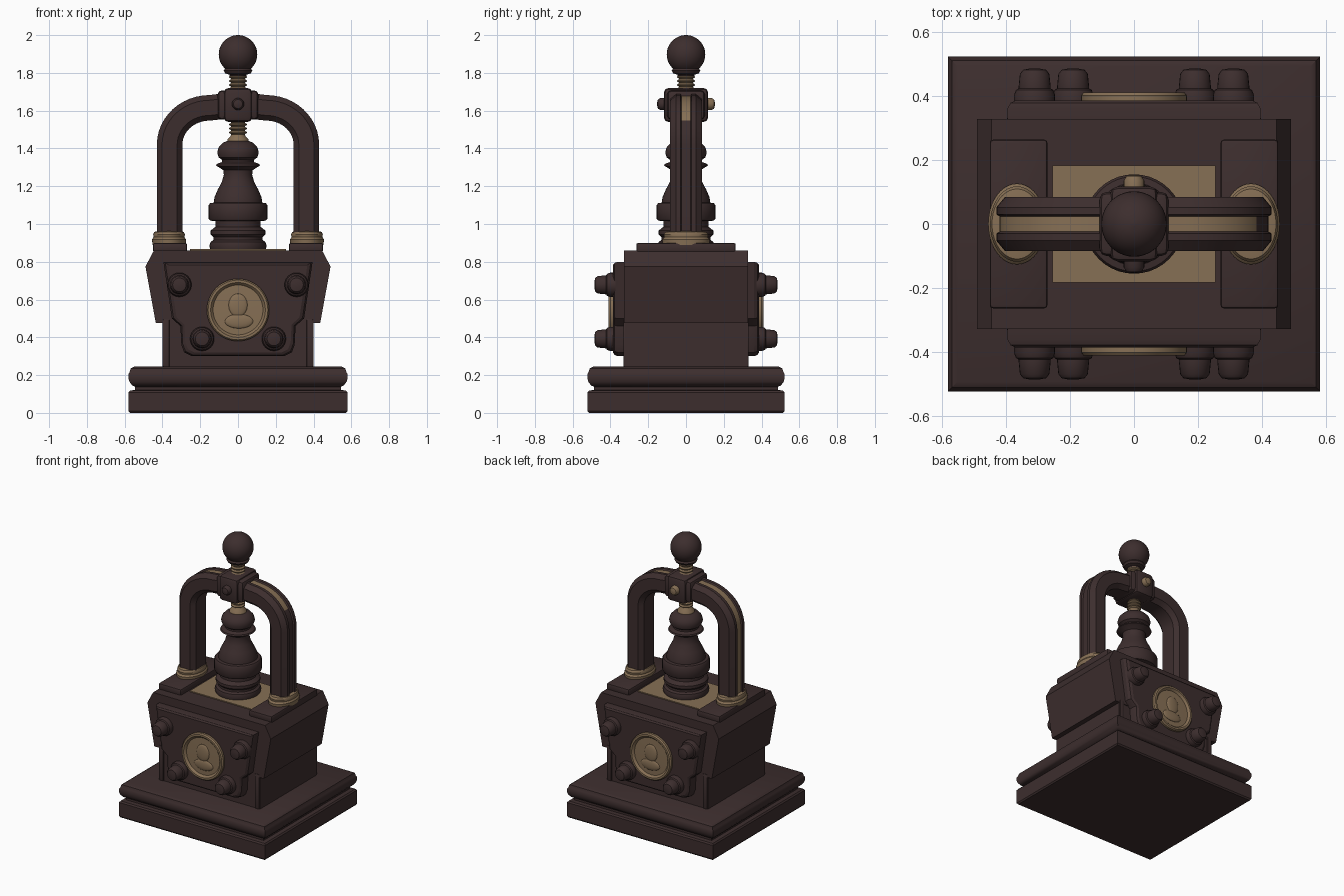
import bpy, bmesh, math
from mathutils import Matrix, Vector

cube = bpy.data.objects.get("Cube")
if cube:
    bpy.data.objects.remove(cube, do_unlink=True)


def material(name, rgb):
    m = bpy.data.materials.new(name)
    m.use_nodes = True
    m.diffuse_color = (*rgb, 1)
    bsdf = m.node_tree.nodes["Principled BSDF"]
    bsdf.inputs["Base Color"].default_value = (*rgb, 1)
    bsdf.inputs["Roughness"].default_value = 0.6
    return m


IRON = material("dark iron", (0.046, 0.027, 0.027))
BRASS = material("aged brass", (0.24, 0.16, 0.09))


def finish(name, bm, *mats, angle=35):
    bmesh.ops.recalc_face_normals(bm, faces=bm.faces)
    mesh = bpy.data.meshes.new(name)
    bm.to_mesh(mesh)
    bm.free()
    for m in mats:
        mesh.materials.append(m)
    ob = bpy.data.objects.new(name, mesh)
    bpy.context.collection.objects.link(ob)
    bpy.ops.object.select_all(action="DESELECT")
    ob.select_set(True)
    bpy.context.view_layer.objects.active = ob
    bpy.ops.object.shade_smooth_by_angle(angle=math.radians(angle))
    return ob


def loft(rings):
    """Skin closed rings of points and cap both ends."""
    bm = bmesh.new()
    loops = [[bm.verts.new(p) for p in ring] for ring in rings]
    n = len(loops[0])
    for a, b in zip(loops, loops[1:]):
        for i in range(n):
            j = (i + 1) % n
            bm.faces.new((a[i], a[j], b[j], b[i]))
    bm.faces.new(loops[0])
    bm.faces.new(loops[-1])
    return bm


def bevel(bm, width, segments=2):
    edges = [e for e in bm.edges if e.calc_face_angle(0) > 0.3]
    bmesh.ops.bevel(bm, geom=edges, offset=width, segments=segments,
                    affect="EDGES", profile=0.5, clamp_overlap=True)


def lathe(name, profile, mat, loc=(0, 0, 0), matrix=Matrix(), seg=40):
    """Turn (radius, height) pairs about the z axis."""
    turn = [math.tau * i / seg for i in range(seg)]
    bm = loft([[(r * math.cos(t), r * math.sin(t), z) for t in turn] for r, z in profile])
    bm.transform(Matrix.Translation(loc) @ matrix)
    return finish(name, bm, mat)


def stack(name, levels, mat, width):
    """Rectangular rings given as (half x, half y, z)."""
    bm = loft([[(-x, -y, z), (x, -y, z), (x, y, z), (-x, y, z)] for x, y, z in levels])
    if width:
        bevel(bm, width)
    return finish(name, bm, mat)


def box(name, centre, size, mat, width=0.01):
    bm = bmesh.new()
    bmesh.ops.create_cube(bm, size=1)
    bm.transform(Matrix.Translation(centre) @ Matrix.Diagonal((*size, 1)))
    bevel(bm, width)
    return finish(name, bm, mat)


# Stepped plinth with a moulded upper edge
HX, HY = 0.58, 0.522
plinth = [(0.008, 0), (0, 0.01), (0, 0.108), (0.008, 0.118), (0.035, 0.122), (0.035, 0.138),
          (0.02, 0.145), (0.005, 0.165), (0, 0.182), (0, 0.205), (0.006, 0.215),
          (0.012, 0.235), (0.03, 0.245)]
stack("plinth", [(HX - d, HY - d, z) for d, z in plinth], IRON, 0)

# Body: narrow lower box, flared upper box, two raised shoulders
stack("lower_body", [(0.40, 0.322, 0.24), (0.40, 0.322, 0.50)], IRON, 0.008)
stack("upper_body", [(0.435, 0.328, 0.475), (0.49, 0.328, 0.775), (0.445, 0.328, 0.86)],
      IRON, 0.008)
stack("top_plate", [(0.255, 0.183, 0.855), (0.255, 0.183, 0.867)], BRASS, 0)
for side, s in (("left", 1), ("right", -1)):
    box(side + "_shoulder", (s * 0.36, 0, 0.875), (0.18, 0.526, 0.05), IRON)

# Front and back: corner strips, shield plate, medallion and bolts
half = [(0.395, 0.80), (0.35, 0.50), (0.305, 0.46), (0.30, 0.36), (0.285, 0.32), (0.245, 0.30)]
outline = half + [(-x, z) for x, z in reversed(half)]
bolt = [(0.064, -0.01), (0.064, 0.02), (0.058, 0.035), (0.05, 0.04), (0.05, 0.045),
        (0.046, 0.085), (0.036, 0.098), (0.015, 0.102)]
medal = [(0.165, -0.01), (0.165, 0.018), (0.158, 0.027), (0.145, 0.027), (0.136, 0.018),
         (0.132, 0.012), (0.02, 0.015)]
for end, s in (("front", -1), ("back", 1)):
    face_out = Matrix.Rotation(s * -math.pi / 2, 4, "X")

    def inset(k):
        return [(x * k, 0.57 + (z - 0.57) * k) for x, z in outline]

    bm = loft([[(x, s * y, z) for x, z in inset(k)]
               for y, k in ((0.31, 1), (0.36, 1), (0.378, 0.975), (0.386, 0.93))])
    finish(end + "_shield", bm, IRON, angle=25)
    for side, m in (("left", 1), ("right", -1)):
        box(f"{end}_{side}_strip", (m * 0.38, s * 0.322, 0.37), (0.034, 0.018, 0.25), IRON, 0.004)
        for row, x, z in (("upper", 0.31, 0.678), ("lower", 0.19, 0.392)):
            lathe(f"{end}_{side}_{row}_bolt", bolt, IRON, (m * x, s * 0.383, z), face_out, 24)
    lathe(end + "_medallion", medal, BRASS, (0, s * 0.383, 0.545), face_out, 48)
    # Low relief on the medallion
    for part, x, z, w, h in (("head", 0, 0.57, 0.05, 0.062), ("bust", 0.005, 0.485, 0.075, 0.038)):
        bm = bmesh.new()
        bmesh.ops.create_uvsphere(bm, u_segments=20, v_segments=10, radius=1)
        bm.transform(Matrix.Translation((x, s * 0.397, z)) @ Matrix.Diagonal((w, 0.011, h, 1)))
        finish(f"{end}_medallion_{part}", bm, BRASS)

# Turned column in the middle
lathe("column", [(0.145, 0.86), (0.152, 0.885), (0.145, 0.905), (0.13, 0.915), (0.13, 0.93),
                 (0.145, 0.945), (0.145, 0.965), (0.12, 0.985), (0.12, 1.015), (0.148, 1.018),
                 (0.155, 1.028), (0.155, 1.10), (0.148, 1.11), (0.128, 1.113), (0.125, 1.14),
                 (0.108, 1.18), (0.085, 1.225), (0.075, 1.26), (0.078, 1.285), (0.10, 1.30),
                 (0.116, 1.308), (0.112, 1.318), (0.085, 1.328), (0.085, 1.34), (0.102, 1.352),
                 (0.11, 1.378), (0.103, 1.405), (0.08, 1.43), (0.05, 1.442)], IRON)

# Threaded spindle
thread = [(0.058, 1.435), (0.055, 1.45), (0.04, 1.465)]
for i in range(15):
    z = 1.475 + i * 0.021
    thread += [(0.036, z), (0.047, z + 0.007), (0.047, z + 0.012), (0.036, z + 0.019)]
lathe("spindle", thread, BRASS, seg=28)

# Ball handle with its collar
ball = [(0.042, 1.775), (0.045, 1.79), (0.068, 1.798), (0.076, 1.812), (0.066, 1.826)]
for i in range(17):
    t = math.radians(-50 + i * 8.5)
    ball.append((0.102 * math.cos(t), 1.898 + 0.102 * math.sin(t)))
lathe("ball_handle", ball + [(0.005, 2.0)], IRON)

# Arched yoke: chamfered bar with a brass-lined groove along its outer side
right = [(0.0, 1.625), (0.09, 1.622)]
for i in range(13):
    t = math.radians(90 - i * 7.5)
    right.append((0.15 + 0.212 * math.cos(t), 1.42 + 0.195 * math.sin(t)))
right.append((0.362, 0.89))
path = [Vector((x, 0, z)) for x, z in reversed(right)]
path += [Vector((-p.x, 0, p.z)) for p in reversed(path[:-1])]
side = [(0.058, 0.024), (0.0675, 0.03), (0.0675, 0.052), (0.04, 0.085),
        (-0.04, 0.085), (-0.0675, 0.055)]
section = side + [(n, -b) for n, b in reversed(side)]
rings = []
for i, p in enumerate(path):
    d = (path[min(i + 1, len(path) - 1)] - path[max(i - 1, 0)]).normalized()
    out = Vector((d.z, 0, -d.x))
    rings.append([p + out * n + Vector((0, b, 0)) for n, b in section])
# Point the section outward
if rings[0][0].x < path[0].x:
    rings = [[2 * p - v for v in ring] for p, ring in zip(path, rings)]
bm = loft(rings)
for f in bm.faces:
    c = f.calc_center_median()
    in_groove = len(f.verts) == 4 and all(abs(abs(v.co.y) - 0.024) < 0.001 for v in f.verts)
    if in_groove and (c.x < 0 or c.z > 1.55):
        f.material_index = 1
finish("yoke", bm, IRON, BRASS, angle=25)

# Brass oval collars at the feet of the yoke
for name, s in (("left", 1), ("right", -1)):
    lathe(name + "_yoke_collar", [(0.088, 0.89), (0.09, 0.918), (0.082, 0.93), (0.084, 0.945),
                                  (0.078, 0.958), (0.06, 0.962)], BRASS,
          (s * 0.365, 0, 0), Matrix.Diagonal((1, 1.4, 1, 1)))

# Hub where the spindle passes through the yoke
box("hub", (0, 0, 1.63), (0.15, 0.235, 0.18), IRON, 0.025)
box("hub_band", (0, 0, 1.63), (0.215, 0.20, 0.155), IRON, 0.022)
for name, s, mat in (("front", -1, IRON), ("back", 1, BRASS)):
    lathe(name + "_hub_pin", [(0.032, -0.01), (0.032, 0.02), (0.024, 0.034), (0.008, 0.038)], mat,
          (0, s * 0.115, 1.635), Matrix.Rotation(s * -math.pi / 2, 4, "X"), 20)
